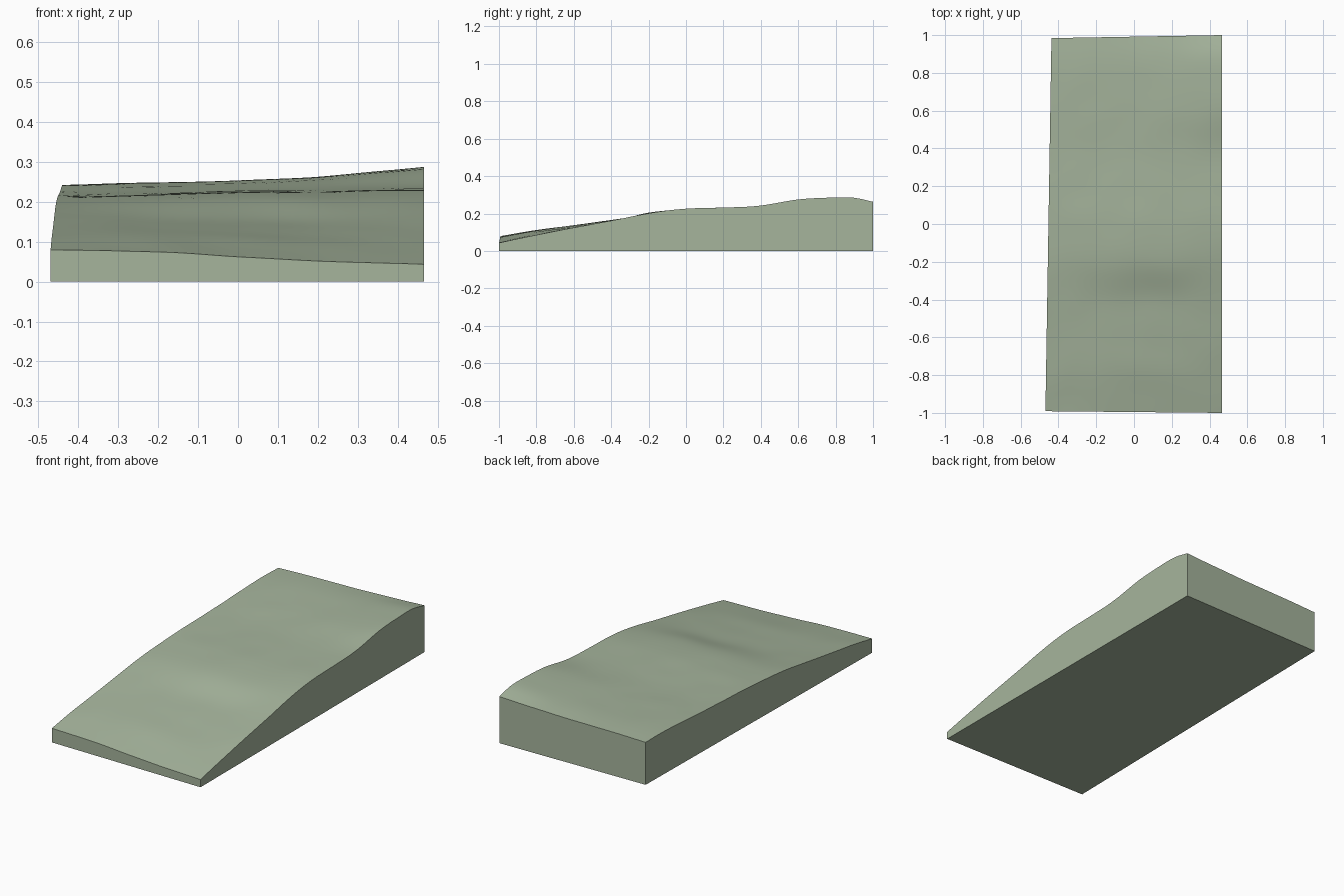
import bpy, bmesh
from mathutils import Vector, noise

if "Cube" in bpy.data.objects:
    bpy.data.objects.remove(bpy.data.objects["Cube"])

# Lengthwise height profiles, sampled from front to back
YS = [-1.0, -0.8, -0.6, -0.4, -0.2, 0.0, 0.2, 0.4, 0.6, 0.8, 0.9, 1.0]
XS = [-0.46, -0.2, 0.0, 0.2, 0.466]
PROFILES = [
    [.078, .112, .138, .165, .192, .206, .215, .222, .232, .240, .242, .240],
    [.073, .108, .134, .158, .196, .214, .220, .226, .238, .247, .248, .244],
    [.060, .100, .127, .153, .204, .222, .225, .231, .243, .252, .252, .247],
    [.051, .091, .122, .152, .204, .223, .228, .236, .254, .262, .261, .252],
    [.043, .086, .124, .162, .201, .226, .232, .243, .275, .287, .284, .262],
]
NX, NY = 28, 60


def smooth_sample(xs, vs, x):
    """Cubic curve through the given points."""
    n = len(xs)
    slope = []
    for i in range(n):
        a, b = max(i - 1, 0), min(i + 1, n - 1)
        slope.append((vs[b] - vs[a]) / (xs[b] - xs[a]))
    i = 0
    while i < n - 2 and x > xs[i + 1]:
        i += 1
    h = xs[i + 1] - xs[i]
    t = min(max((x - xs[i]) / h, 0), 1)
    return ((2*t**3 - 3*t**2 + 1) * vs[i] + (t**3 - 2*t**2 + t) * h * slope[i]
            + (3*t**2 - 2*t**3) * vs[i + 1] + (t**3 - t**2) * h * slope[i + 1])


def height(x, y):
    column = [smooth_sample(YS, p, y) for p in PROFILES]
    lumps = 0.002 * noise.noise(Vector((x * 6, y * 6, 0.3)))
    return smooth_sample(XS, column, x) + lumps


def plan(u, v):
    """Slightly skewed rectangular footprint."""
    left = -0.469 + 0.032 * v
    front = -0.991 - 0.009 * u
    back = 0.984 + 0.016 * u
    return left + (0.466 - left) * u, front + (back - front) * v


bm = bmesh.new()
# Rolling ground surface
top = []
for j in range(NY + 1):
    row = []
    for i in range(NX + 1):
        x, y = plan(i / NX, j / NY)
        row.append(bm.verts.new((x, y, height(x, y))))
    top.append(row)
for j in range(NY):
    for i in range(NX):
        bm.faces.new((top[j][i], top[j][i+1], top[j+1][i+1], top[j+1][i]))

# Flat side walls and base
rim = (top[0][:-1] + [r[-1] for r in top[:-1]]
       + top[-1][:0:-1] + [r[0] for r in top[:0:-1]])
foot = [bm.verts.new((v.co.x, v.co.y, 0)) for v in rim]
for k in range(len(rim)):
    n = (k + 1) % len(rim)
    bm.faces.new((rim[k], foot[k], foot[n], rim[n]))
bm.faces.new(foot[::-1])
bmesh.ops.recalc_face_normals(bm, faces=bm.faces)

mesh = bpy.data.meshes.new("terrain_block")
bm.to_mesh(mesh)
bm.free()
block = bpy.data.objects.new("terrain_block", mesh)
bpy.context.collection.objects.link(block)

# Sage green ground
mat = bpy.data.materials.new("sage_green")
mat.diffuse_color = (0.38, 0.46, 0.335, 1)
mat.use_nodes = True
mat.node_tree.nodes["Principled BSDF"].inputs["Base Color"].default_value = mat.diffuse_color
mesh.materials.append(mat)

bpy.context.view_layer.objects.active = block
block.select_set(True)
bpy.ops.object.shade_smooth_by_angle(angle=0.52)
